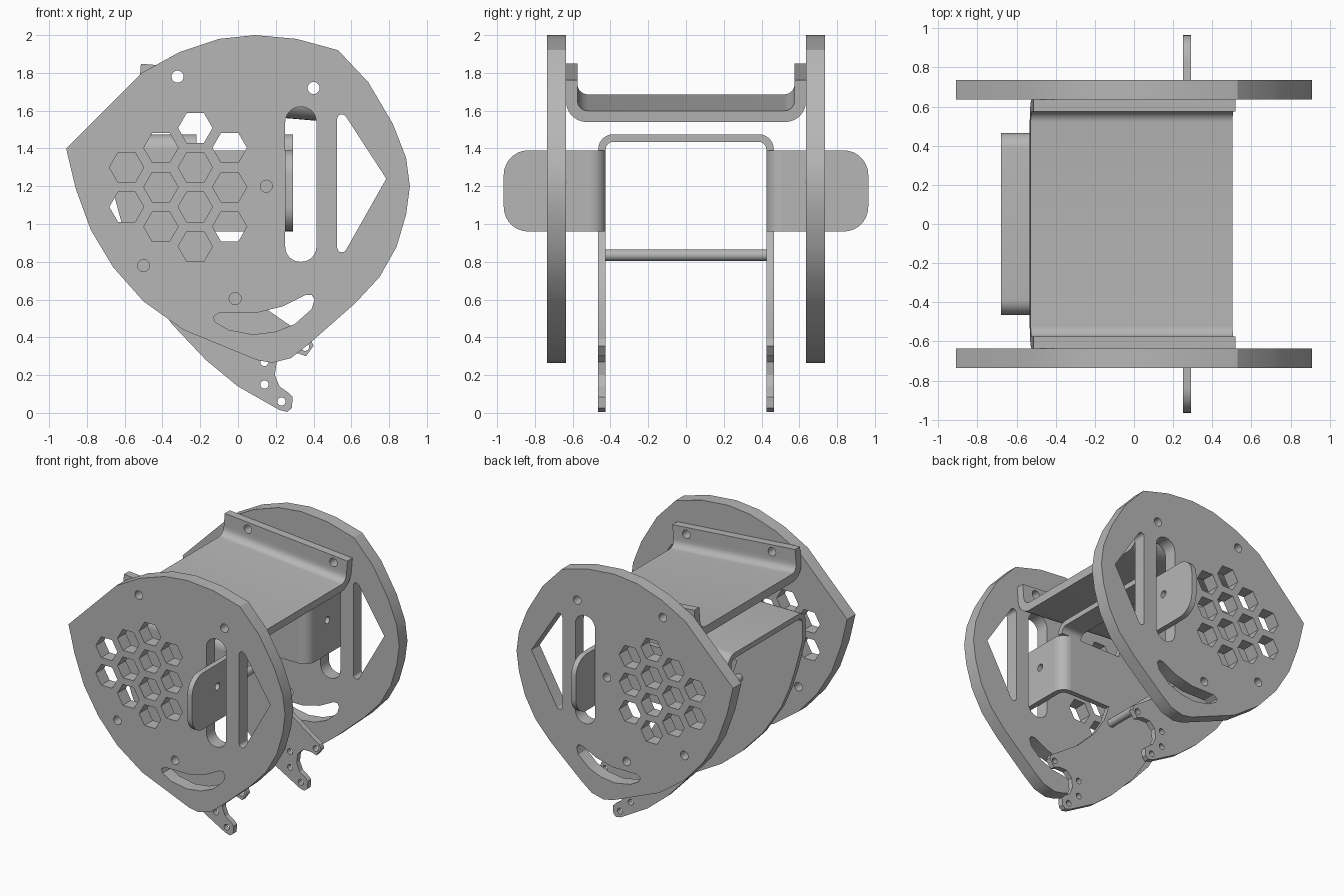
import bpy, bmesh
from math import radians, pi, sin, cos
from mathutils import Matrix, Vector

cube = bpy.data.objects.get("Cube")
if cube:
    bpy.data.objects.remove(cube)

grey = bpy.data.materials.new("plain grey")
grey.use_nodes = True
colour = (0.47, 0.47, 0.47, 1)
grey.diffuse_color = colour
grey.node_tree.nodes["Principled BSDF"].inputs["Base Color"].default_value = colour

# Orientations of a flat drawing: upright facing front, upright facing sideways
FRONT = Matrix.Rotation(radians(90), 4, 'X')
SIDE = Matrix.Rotation(radians(90), 4, 'Z') @ FRONT
FLAT = Matrix.Identity(4)


def ring(x, y, radius, sides=20):
    return [(x + radius * cos(2 * pi * i / sides), y + radius * sin(2 * pi * i / sides))
            for i in range(sides)]


def rounded(corners, steps=7):
    """Polygon whose corners (x, y, radius) are replaced by arcs."""
    out = []
    for i, (x, y, r) in enumerate(corners):
        p = Vector((x, y))
        if r == 0:
            out.append((x, y))
            continue
        a = (Vector(corners[i - 1][:2]) - p).normalized()
        b = (Vector(corners[(i + 1) % len(corners)][:2]) - p).normalized()
        half = a.angle(b) / 2
        centre = p + (a + b).normalized() * (r / sin(half))
        reach = (r / sin(half)) * cos(half)
        start, end = p + a * reach - centre, p + b * reach - centre
        sweep = start.angle(end)
        for k in range(steps + 1):
            t = k / steps
            v = (start * sin((1 - t) * sweep) + end * sin(t * sweep)) / sin(sweep)
            out.append(tuple(centre + v))
    return out


def finish(obj):
    obj.data.materials.clear()
    obj.data.materials.append(grey)
    bpy.ops.object.select_all(action='DESELECT')
    obj.select_set(True)
    bpy.context.view_layer.objects.active = obj
    bpy.ops.object.shade_smooth_by_angle(angle=radians(30))


def panel(name, loops, thickness, turn, place):
    """Sheet cut from an outline (first loop) and holes (other loops)."""
    curve = bpy.data.curves.new(name, 'CURVE')
    curve.dimensions = '2D'
    curve.fill_mode = 'BOTH'
    curve.extrude = thickness / 2
    for loop in loops:
        spline = curve.splines.new('POLY')
        spline.points.add(len(loop) - 1)
        for point, (x, y) in zip(spline.points, loop):
            point.co = (x, y, 0, 1)
        spline.use_cyclic_u = True
    drawing = bpy.data.objects.new(name + " drawing", curve)
    bpy.context.collection.objects.link(drawing)
    graph = bpy.context.evaluated_depsgraph_get()
    mesh = bpy.data.meshes.new_from_object(drawing.evaluated_get(graph))
    bpy.data.objects.remove(drawing)
    bm = bmesh.new()
    bm.from_mesh(mesh)
    bmesh.ops.remove_doubles(bm, verts=bm.verts, dist=0.0002)
    bmesh.ops.recalc_face_normals(bm, faces=bm.faces)
    bm.to_mesh(mesh)
    bm.free()
    obj = bpy.data.objects.new(name, mesh)
    bpy.context.collection.objects.link(obj)
    obj.matrix_world = Matrix.Translation(place) @ turn
    finish(obj)
    return obj


def rod(name, x, z, radius, length):
    bpy.ops.mesh.primitive_cylinder_add(vertices=20, radius=radius, depth=length,
                                        location=(x, 0, z), rotation=(radians(90), 0, 0))
    obj = bpy.context.object
    obj.name = name
    return obj


# Side plate outline and cutouts
plate = [(-.91, 1.4), (-.51, 1.8), (-.31, 1.91), (-.1, 1.98), (.09, 2), (.31, 1.98),
         (.53, 1.92), (.69, 1.75), (.82, 1.53), (.89, 1.35), (.91, 1.2), (.89, 1.05),
         (.84, .88), (.75, .72), (.62, .58), (.37, .36), (.28, .29), (.18, .265),
         (.1, .28), (-.29, .44), (-.5, .59), (-.66, .77), (-.78, .97), (-.86, 1.19)]
slot = rounded([(.25, .8, .08), (.415, .8, .08), (.415, 1.62, .08), (.25, 1.62, .08)])
wedge = rounded([(.525, .78, .025), (.785, 1.24, 0), (.525, 1.64, .025)])
crescent = [(-.13, .51), (-.1, .53), (.1, .53), (.24, .565), (.36, .625), (.39, .625),
            (.405, .6), (.39, .55), (.3, .47), (.2, .43), (.08, .415), (-.05, .44), (-.12, .48)]
bolt_spots = [(-.32, 1.78), (.4, 1.72)]
bolts = [ring(x, z, .032) for x, z in bolt_spots + [(.15, 1.2), (-.5, .78), (-.015, .605)]]

# Honeycomb: columns of two, three, four and three cells
honeycomb = []
for column, count in enumerate((2, 3, 4, 3)):
    for row in range(count):
        z = 1.195 + .209 * (row - (count - 1) / 2)
        honeycomb.append(ring(-.59 + .182 * column, z, .091, 6))

# Inner bracket cheek: fan, forward arm and claw with a round notch
cheek = [(-.68, 1.39), (-.68, 1.25), (-.655, 1.15), (-.62, 1.02), (-.57, .86), (-.5, .7),
         (-.35, .47), (-.17, .28), (0, .14), (.22, .015), (.26, .005), (.285, .025),
         (.29, .085), (.27, .105), (.22, .14), (.195, .2), (.205, .27), (.25, .315),
         (.32, .315), (.36, .3), (.4, .355), (.385, .39), (.28, .46), (.15, .55),
         (0, .7), (-.09, .84), (-.13, .96), (.21, .96), (.21, 1.39)]
claw_holes = [ring(x, z, .022, 14) for x, z in
              [(.23, .06), (.14, .15), (.14, .27), (.355, .35)]]

# Ear that passes through the slot, and the bend joining it to the cheek
ear = rounded([(.505, .96, 0), (.965, .96, .13), (.965, 1.39, .13), (.505, 1.39, 0)])
bend = rounded([(.21, .425, 0), (.29, .425, .08), (.29, .505, 0), (.25, .505, 0),
                (.25, .465, .04), (.21, .465, 0)])

for side, s in (("front", -1), ("back", 1)):
    panel(side + "_side_plate", [plate, slot, wedge, crescent] + bolts + honeycomb,
          .1, FRONT, (0, s * .685, 0))
    panel(side + "_cheek", [cheek] + claw_holes, .04, FRONT, (0, s * .445, 0))
    panel(side + "_ear", [[(s * y, z) for y, z in ear], ring(s * .66, 1.22, .027)],
          .04, SIDE, (.27, 0, 0))
    panel(side + "_ear_bend", [[(x, s * y) for x, y in bend]], .43, FLAT, (0, 0, 1.175))

# Bent bridges across the top of the bracket
bridge = rounded([(-.465, 1.39, 0), (-.465, 1.475, .08), (.465, 1.475, .08), (.465, 1.39, 0),
                  (.425, 1.39, 0), (.425, 1.435, .04), (-.425, 1.435, .04), (-.425, 1.39, 0)])
for name, x0, x1 in (("rear_bridge", -.68, -.22), ("front_bridge", .12, .29)):
    panel(name, [bridge], x1 - x0, SIDE, ((x0 + x1) / 2, 0, 0))

# Cross bar between the cheeks
finish(rod("cross_bar", -.15, .835, .03, .85))

# Tilted top cover with upturned flanges
channel = rounded([(-.635, .223, 0), (-.635, 0, .11), (.635, 0, .11), (.635, .223, 0),
                   (.575, .223, 0), (.575, .06, .055), (-.575, .06, .055), (-.575, .223, 0)])
tilt = Matrix.Rotation(radians(4.8), 4, 'Y')
cover = panel("top_cover", [channel], 1.035, tilt @ SIDE, (-.017, 0, 1.583))
for x, z in bolt_spots:
    cutter = rod("bolt_cutter", x, z, .032, 1.5)
    cutter.hide_render = True
    cut = cover.modifiers.new("bolt hole", 'BOOLEAN')
    cut.operation = 'DIFFERENCE'
    cut.solver = 'EXACT'
    cut.object = cutter
    bpy.context.view_layer.objects.active = cover
    bpy.ops.object.modifier_apply(modifier=cut.name)
    bpy.data.objects.remove(cutter)
finish(cover)
